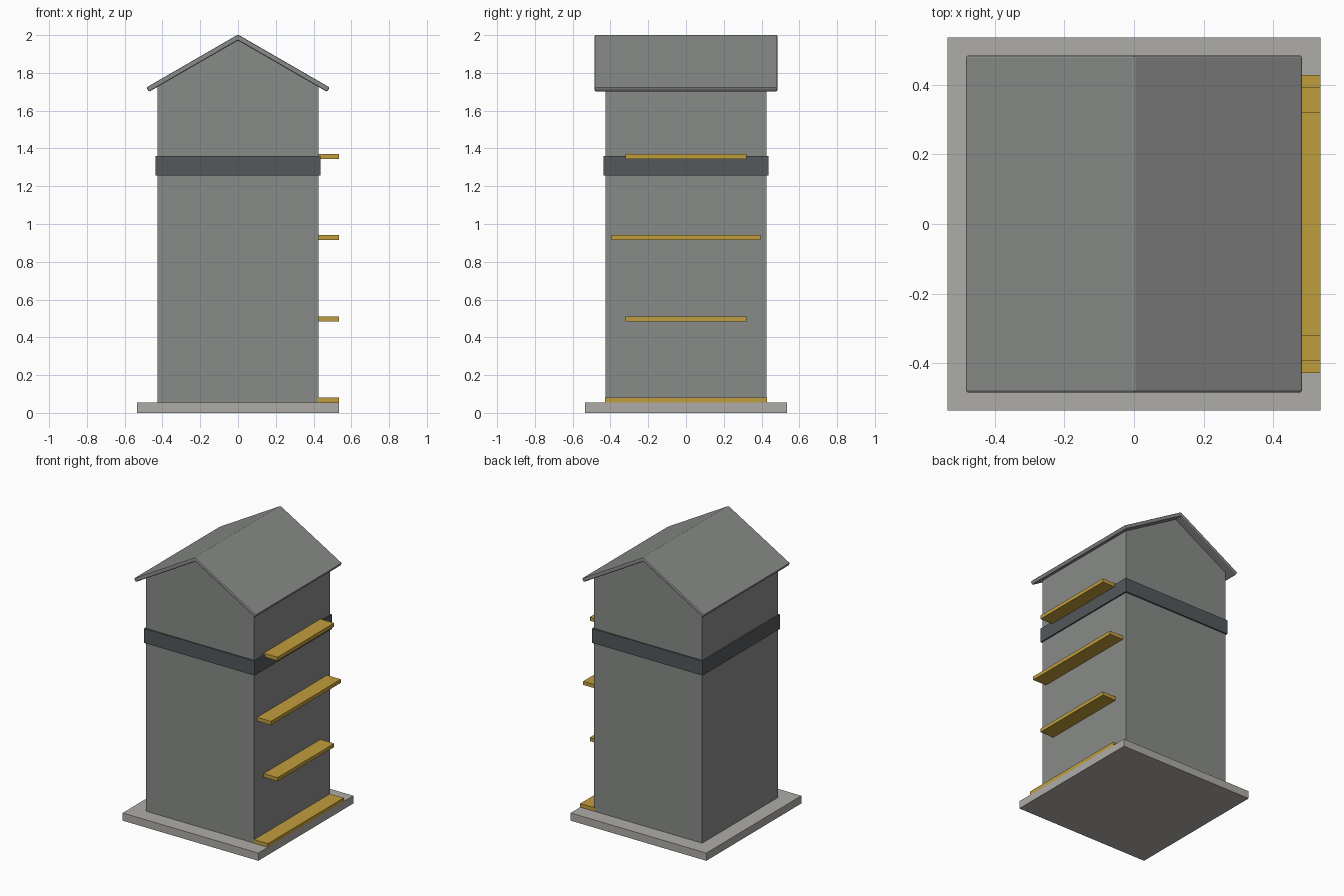
import bpy, bmesh, math

if "Cube" in bpy.data.objects:
    bpy.data.objects.remove(bpy.data.objects["Cube"])


def material(name, rgb):
    m = bpy.data.materials.new(name)
    m.diffuse_color = (*rgb, 1)
    m.use_nodes = True
    m.node_tree.nodes["Principled BSDF"].inputs["Base Color"].default_value = m.diffuse_color
    return m


GREY = material("wall grey", (0.25, 0.26, 0.25))
STONE = material("base stone", (0.43, 0.415, 0.39))
DARK = material("dark band", (0.088, 0.098, 0.107))
GOLD = material("ochre ledge", (0.53, 0.34, 0.045))


def prism(name, profile, depth, mat):
    """Extrude an x-z profile along y, centred on y = 0."""
    bm = bmesh.new()
    face = bm.faces.new([bm.verts.new((x, -depth / 2, z)) for x, z in profile])
    ext = bmesh.ops.extrude_face_region(bm, geom=[face])
    verts = [v for v in ext["geom"] if isinstance(v, bmesh.types.BMVert)]
    bmesh.ops.translate(bm, verts=verts, vec=(0, depth, 0))
    bmesh.ops.recalc_face_normals(bm, faces=bm.faces)
    me = bpy.data.meshes.new(name)
    bm.to_mesh(me)
    bm.free()
    me.materials.append(mat)
    ob = bpy.data.objects.new(name, me)
    bpy.context.collection.objects.link(ob)
    return ob


def box(name, x0, x1, half_y, z0, z1, mat):
    return prism(name, [(x0, z0), (x1, z0), (x1, z1), (x0, z1)], half_y * 2, mat)


# Base slab
box("base_slab", -0.536, 0.536, 0.536, 0, 0.055, STONE)

# Tower body with gabled top
W, RIDGE, THICK = 0.427, 2.003, 0.027
slope = math.tan(math.radians(30))
under = RIDGE - THICK / math.cos(math.radians(30))
eave = under - W * slope + 0.004
prism("tower_body", [(-W, 0.055), (W, 0.055), (W, eave), (0, under + 0.004), (-W, eave)],
      W * 2, GREY)

# Band around the tower
box("band", -0.437, 0.437, 0.437, 1.258, 1.361, DARK)

# Roof: chevron profile with square-cut eaves and softened edges
R = 0.485
ez = RIDGE - R * slope
ix, iz = R - THICK * 0.5, ez - THICK * math.cos(math.radians(30))
roof = prism("roof", [(-R, ez), (0, RIDGE), (R, ez), (ix, iz), (0, under), (-ix, iz)],
             0.968, GREY)
bev = roof.modifiers.new("soft_edges", 'BEVEL')
bev.width = 0.007
bev.segments = 2
bev.limit_method = 'ANGLE'

# Ledges on the right wall
for i, half in enumerate((0.428, 0.32, 0.394, 0.32)):
    z = 0.055 + i * 0.43
    box(f"ledge_{i + 1}", 0.42, 0.536, half, z, z + 0.026, GOLD)
